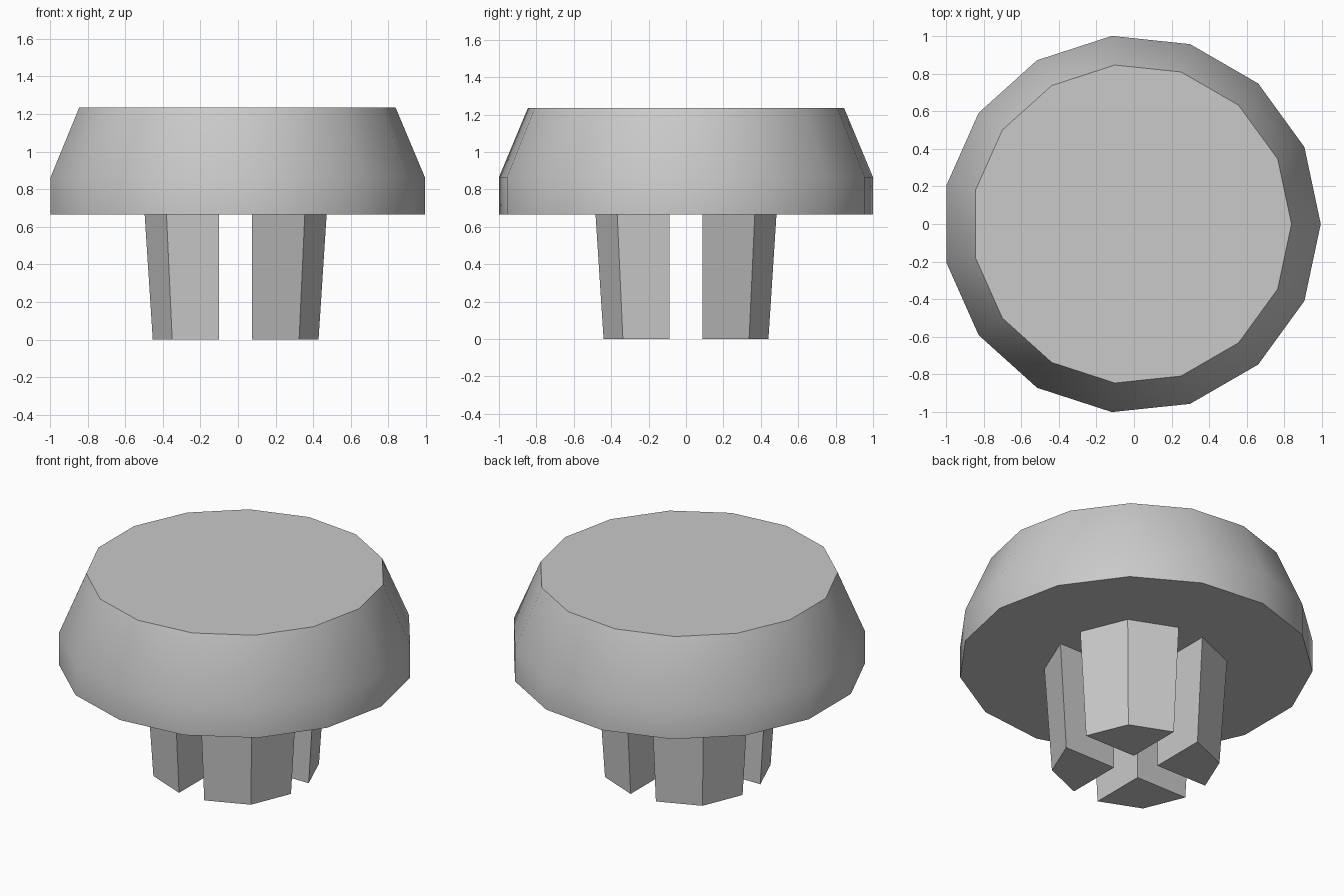
import bpy
import bmesh
from math import sin, cos, pi

cube = bpy.data.objects.get("Cube")
if cube:
    bpy.data.objects.remove(cube, do_unlink=True)

CENTER_X = -0.0125
UNDERSIDE = 0.665

grey = bpy.data.materials.new("light_grey")
grey.use_nodes = True
grey.diffuse_color = (0.588, 0.588, 0.588, 1)
grey.node_tree.nodes["Principled BSDF"].inputs["Base Color"].default_value = grey.diffuse_color


def loft(name, rings):
    """Solid skinned through rings of points, capped at both ends."""
    bm = bmesh.new()
    loops = [[bm.verts.new(p) for p in ring] for ring in rings]
    n = len(loops[0])
    for low, high in zip(loops, loops[1:]):
        for i in range(n):
            j = (i + 1) % n
            bm.faces.new((low[i], low[j], high[j], high[i]))
    bm.faces.new(loops[0])
    bm.faces.new(loops[-1])
    bmesh.ops.recalc_face_normals(bm, faces=bm.faces)
    mesh = bpy.data.meshes.new(name)
    bm.to_mesh(mesh)
    bm.free()
    mesh.materials.append(grey)
    obj = bpy.data.objects.new(name, mesh)
    obj.location.x = CENTER_X
    bpy.context.collection.objects.link(obj)
    return obj


# Fifteen-sided cap with a sloping shoulder
SIDES = 15
profile = [(1.0055, UNDERSIDE), (1.0055, 0.865), (0.85, 1.235)]
cap = loft("cap", [[(r * cos(2 * pi * i / SIDES), r * sin(2 * pi * i / SIDES), z)
                    for i in range(SIDES)] for r, z in profile])
bpy.ops.object.select_all(action='DESELECT')
cap.select_set(True)
bpy.context.view_layer.objects.active = cap
bpy.ops.object.shade_smooth_by_angle(angle=pi / 6)

# Four prongs: a tapered octagonal stem split by a cross-shaped slot
GAP = 0.0875


def prong_ring(radius, z, sx, sy):
    corner = radius * cos(pi / 4)
    side = radius - GAP * (radius - corner) / corner
    points = [(GAP, GAP), (side, GAP), (corner, corner), (GAP, side)]
    return [(sx * x, sy * y, z) for x, y in points]


for x_name, sx in (("left", 1), ("right", -1)):
    for y_name, sy in (("front", -1), ("back", 1)):
        loft(f"{y_name}_{x_name}_prong",
             [prong_ring(0.477, 0, sx, sy), prong_ring(0.52, UNDERSIDE, sx, sy)])
